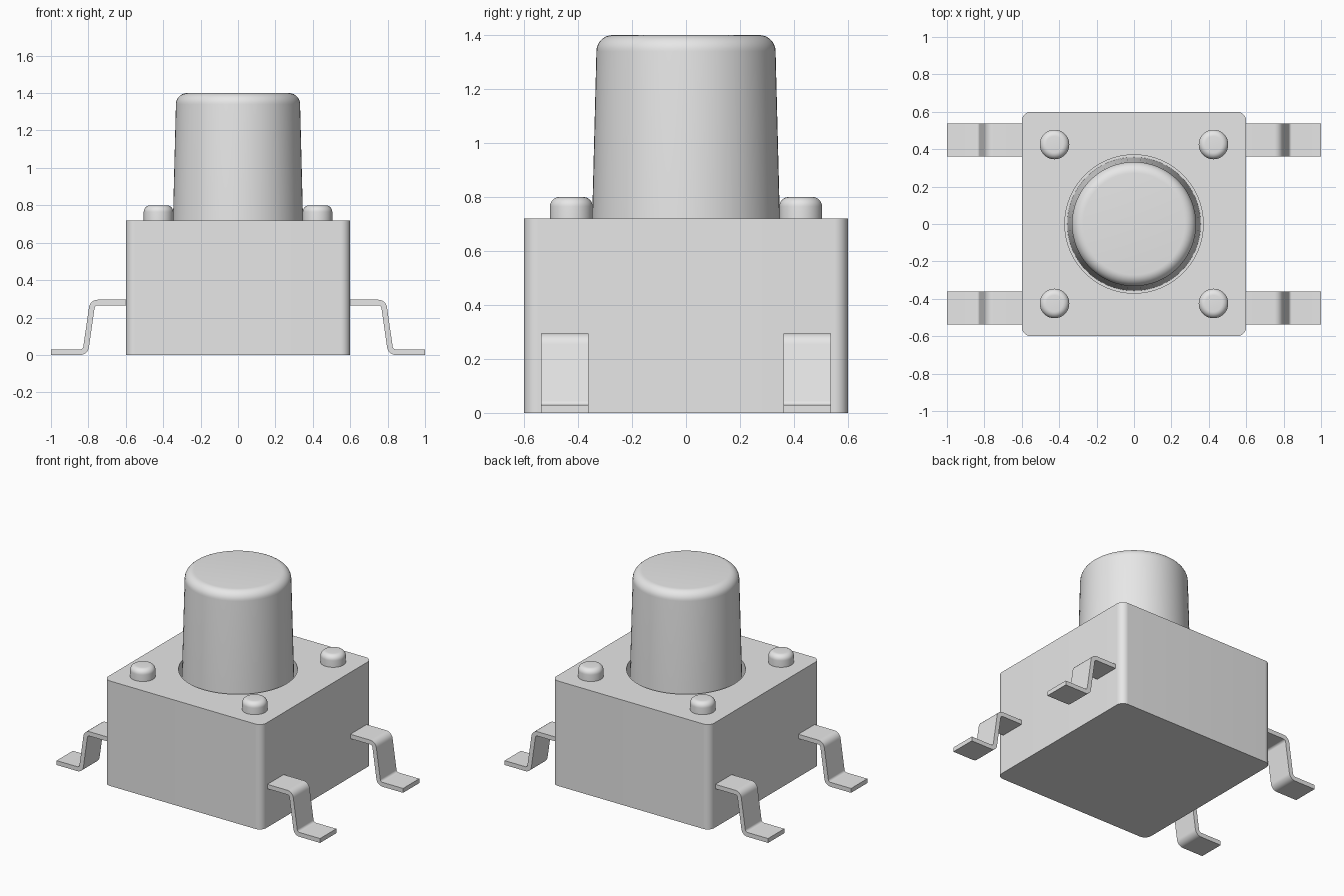
import bpy, bmesh
from math import sin, cos, pi, radians
from mathutils import Vector

cube = bpy.data.objects.get("Cube")
if cube:
    bpy.data.objects.remove(cube, do_unlink=True)

grey = bpy.data.materials.new("plain_grey")
grey.use_nodes = True
grey.diffuse_color = (0.8, 0.8, 0.8, 1)
grey.node_tree.nodes["Principled BSDF"].inputs["Base Color"].default_value = (0.8, 0.8, 0.8, 1)


def loft(name, rings):
    """Skin equal-length rings of 3D points and cap both ends."""
    bm = bmesh.new()
    loops = [[bm.verts.new(p) for p in ring] for ring in rings]
    n = len(loops[0])
    for a, b in zip(loops, loops[1:]):
        for i in range(n):
            j = (i + 1) % n
            bm.faces.new((a[i], a[j], b[j], b[i]))
    bm.faces.new(loops[0][::-1])
    bm.faces.new(loops[-1])
    bmesh.ops.recalc_face_normals(bm, faces=bm.faces)
    mesh = bpy.data.meshes.new(name)
    bm.to_mesh(mesh)
    bm.free()
    mesh.materials.append(grey)
    obj = bpy.data.objects.new(name, mesh)
    bpy.context.collection.objects.link(obj)
    bpy.ops.object.select_all(action='DESELECT')
    obj.select_set(True)
    bpy.context.view_layer.objects.active = obj
    bpy.ops.object.shade_smooth_by_angle(angle=radians(30))
    return obj


def circle(r, z, cx=0, cy=0, n=64):
    return [(cx + r * cos(2 * pi * i / n), cy + r * sin(2 * pi * i / n), z) for i in range(n)]


def rounded_square(half, r, z, per_corner=16):
    pts = []
    for k in range(4):
        mid = pi / 4 + k * pi / 2
        cx = (half - r) * (1 if cos(mid) > 0 else -1)
        cy = (half - r) * (1 if sin(mid) > 0 else -1)
        for i in range(per_corner):
            a = k * pi / 2 + pi / 2 * i / (per_corner - 1)
            pts.append((cx + r * cos(a), cy + r * sin(a), z))
    return pts


def round_peg(name, base_r, top_r, z0, z1, fillet, cx=0, cy=0, n=64):
    """Tapered round peg with a filleted top edge."""
    rings = [circle(base_r, z0, cx, cy, n)]
    for i in range(9):
        a = pi / 2 * i / 8
        rings.append(circle(top_r - fillet + fillet * cos(a), z1 - fillet + fillet * sin(a), cx, cy, n))
    return loft(name, rings)


def bend(before, corner, after, r, steps=8):
    """Arc points that round one corner of a path, with their normals."""
    d1, d2 = (corner - before).normalized(), (after - corner).normalized()
    turn = d1.angle_signed(d2)
    cut = r * abs(cos(0)) * (sin(abs(turn) / 2) / cos(turn / 2))
    n1, n2 = Vector((-d1.y, d1.x)), Vector((-d2.y, d2.x))
    side = 1 if d1.x * d2.y - d1.y * d2.x > 0 else -1
    centre = corner - d1 * cut + n1 * side * r
    out = []
    for i in range(steps + 1):
        t = i / steps
        w = abs(turn)
        normal = (n1 * sin((1 - t) * w) + n2 * sin(t * w)) / sin(w)
        out.append((centre - normal * side * r, normal))
    return out


# Housing with a round well for the button
loft("housing", [
    rounded_square(0.6, 0.05, 0),
    rounded_square(0.6, 0.05, 0.72),
    circle(0.37, 0.72),
    circle(0.37, 0.36),
])

# Tapered push button
round_peg("push_button", 0.357, 0.332, 0.36, 1.4, 0.06)

# Gull-wing leg profile in x and z
path = [Vector(p) for p in ((0.58, 0.28), (0.778, 0.28), (0.816, 0.015), (1.0, 0.015))]
up = Vector((0, 1))
line = [(path[0], up)]
for i in (1, 2):
    line += bend(path[i - 1], path[i], path[i + 1], 0.032)
line.append((path[3], up))
profile = [p + n * 0.015 for p, n in line] + [p - n * 0.015 for p, n in reversed(line)]

# Four top studs and four legs
for sx, side in ((1, "left"), (-1, "right")):
    for sy, end in ((-1, "front"), (1, "back")):
        round_peg(f"{end}_{side}_stud", 0.079, 0.079, 0.71, 0.8, 0.035, sx * 0.425, sy * 0.425, 40)
        loft(f"{end}_{side}_leg", [[(sx * p.x, sy * y, p.y) for p in profile] for y in (0.362, 0.538)])
